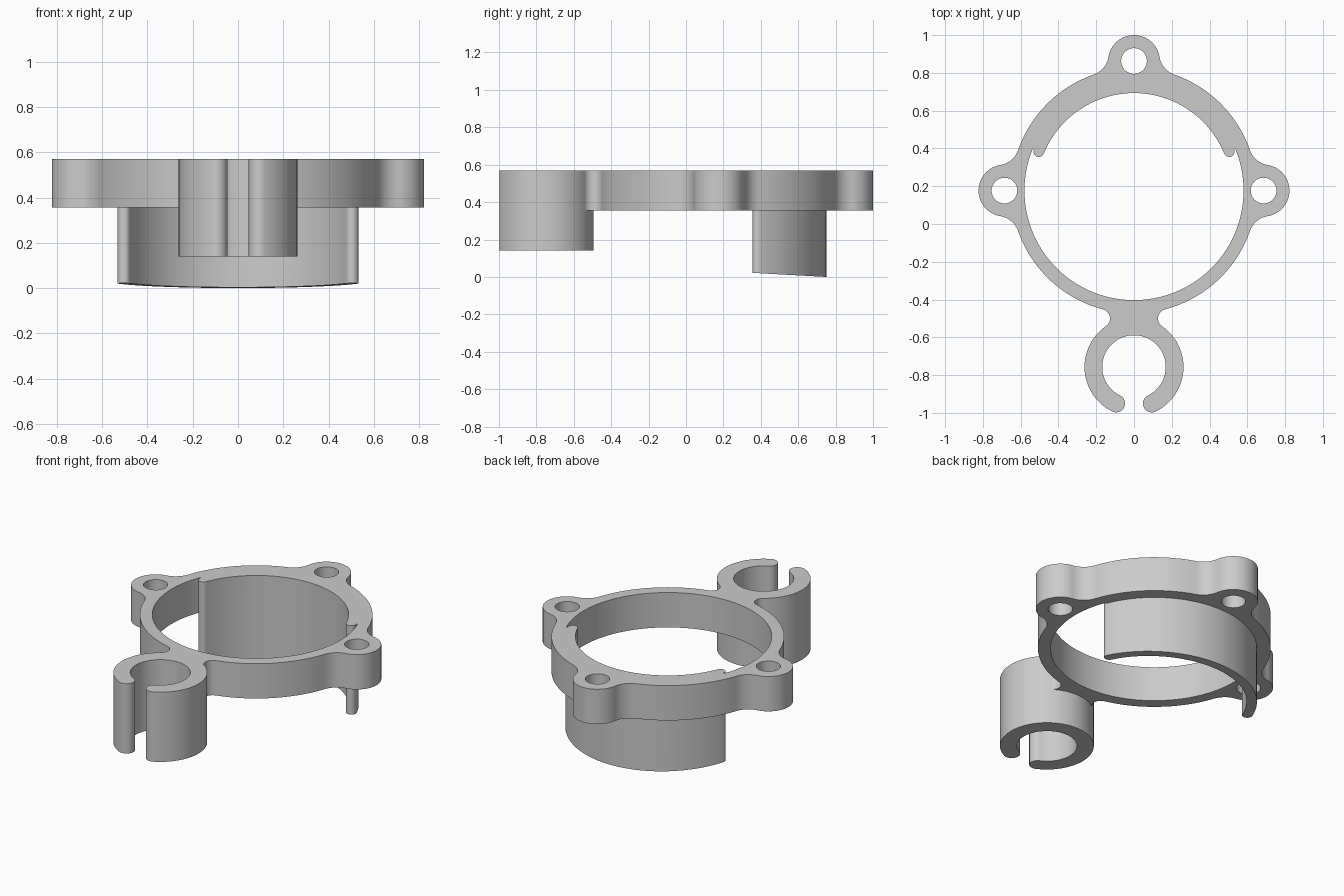
import bpy, bmesh
from math import sin, cos, atan2, sqrt, degrees, radians, hypot

cube = bpy.data.objects.get("Cube")
if cube:
    bpy.data.objects.remove(cube, do_unlink=True)

GREY = (0.6, 0.6, 0.6)
mat = bpy.data.materials.new("plain_grey")
mat.use_nodes = True
mat.diffuse_color = (*GREY, 1)
mat.node_tree.nodes["Principled BSDF"].inputs["Base Color"].default_value = (*GREY, 1)

TOP, RING_BOTTOM, CLIP_BOTTOM = 0.57, 0.355, 0.14
CENTRE = (0, 0.177)
RING_R, HOLE_R = 0.65, 0.58
EAR_DIST, EAR_R, EAR_HOLE_R, EAR_FILLET = 0.686, 0.137, 0.068, 0.12
CLIP_DIST, CLIP_R, CLIP_INNER, CLIP_FILLET = 0.934, 0.262, 0.168, 0.05
SLEEVE_IN, SLEEVE_OUT, SLEEVE_START = 0.516, 0.573, 22.3


def arc(centre, r, a0, a1, step=3):
    """Points on an arc, angles in degrees."""
    n = max(8, int(abs(a1 - a0) / step))
    angles = [radians(a0 + (a1 - a0) * i / n) for i in range(n + 1)]
    return [(centre[0] + r * cos(a), centre[1] + r * sin(a)) for a in angles]


def polar(centre, r, a):
    return (centre[0] + r * cos(radians(a)), centre[1] + r * sin(radians(a)))


def lobe(angle, dist, r, fillet, neck=False):
    """Outline of a round lobe blended into the ring; a neck ends inside the lobe wall."""
    a = ((RING_R + fillet) ** 2 + dist ** 2 - (r + fillet) ** 2) / (2 * dist)
    h = sqrt((RING_R + fillet) ** 2 - a * a)
    beta, gamma = degrees(atan2(h, a)), degrees(atan2(h, dist - a))
    before = polar(CENTRE, RING_R + fillet, angle - beta)
    after = polar(CENTRE, RING_R + fillet, angle + beta)
    middle = polar(CENTRE, dist, angle)
    pts = arc(before, fillet, angle + 180 - beta, angle + gamma, 6)
    if neck:
        pts += arc(middle, r - 0.03, angle + gamma - 180, angle - 180 - gamma)
    else:
        pts += arc(middle, r, angle + gamma - 180, angle + 180 - gamma)
    pts += arc(after, fillet, angle - gamma, angle - 180 + beta, 6)
    return pts, beta


def band(centre, r_in, r_out, a0, a1):
    """Outline of an open ring with rounded tips."""
    mid, tip = (r_in + r_out) / 2, (r_out - r_in) / 2
    return (arc(centre, r_out, a0, a1, 2)
            + arc(polar(centre, mid, a1), tip, a1, a1 + 180, 12)
            + arc(centre, r_in, a1, a0, 2)
            + arc(polar(centre, mid, a0), tip, a0 + 180, a0 + 360, 12))


def slab(name, loops, z0, z1, slope=0.0):
    """Extrude closed outlines (first outer, then holes); slope tilts the underside."""
    bm = bmesh.new()
    for pts in loops:
        clean = []
        for p in pts:
            if not clean or hypot(p[0] - clean[-1][0], p[1] - clean[-1][1]) > 1e-5:
                clean.append(p)
        if hypot(clean[0][0] - clean[-1][0], clean[0][1] - clean[-1][1]) < 1e-5:
            clean.pop()
        verts = [bm.verts.new((x, y, z0)) for x, y in clean]
        for i, v in enumerate(verts):
            bm.edges.new((verts[i - 1], v))
    bmesh.ops.triangle_fill(bm, edges=bm.edges[:], use_beauty=True, use_dissolve=False)
    base = bm.verts[:]
    y_max = max(v.co.y for v in base)
    ext = bmesh.ops.extrude_face_region(bm, geom=bm.faces[:], use_keep_orig=True)
    for v in ext["geom"]:
        if isinstance(v, bmesh.types.BMVert):
            v.co.z = z1
    for v in base:
        v.co.z += (y_max - v.co.y) * slope
    bmesh.ops.recalc_face_normals(bm, faces=bm.faces[:])
    mesh = bpy.data.meshes.new(name)
    bm.to_mesh(mesh)
    bm.free()
    mesh.materials.append(mat)
    obj = bpy.data.objects.new(name, mesh)
    bpy.context.collection.objects.link(obj)
    bpy.ops.object.select_all(action="DESELECT")
    obj.select_set(True)
    bpy.context.view_layer.objects.active = obj
    bpy.ops.object.shade_smooth_by_angle(angle=radians(30))
    return obj


# Ring with three screw ears and a neck for the clip
lobes = [(a, *lobe(a, EAR_DIST, EAR_R, EAR_FILLET)) for a in (0, 90, 180)]
lobes.append((270, *lobe(270, CLIP_DIST, CLIP_R, CLIP_FILLET, neck=True)))
outline = []
for i, (angle, pts, beta) in enumerate(lobes):
    next_beta = lobes[(i + 1) % 4][2]
    outline += pts + arc(CENTRE, RING_R, angle + beta, angle + 90 - next_beta, 2)
end = 180 - SLEEVE_START
bore = (arc(CENTRE, HOLE_R, end, 360 + SLEEVE_START, 2)
        + arc(CENTRE, SLEEVE_OUT - 0.01, SLEEVE_START, end, 2))
screw_holes = [arc(polar(CENTRE, EAR_DIST, a), EAR_HOLE_R, 0, 360, 8) for a in (0, 90, 180)]
slab("mounting_ring", [outline, bore] + screw_holes, RING_BOTTOM, TOP)

# Curved sleeve wall hanging from the back of the ring
slab("sleeve_wall", [band(CENTRE, SLEEVE_IN, SLEEVE_OUT, SLEEVE_START, end)], 0, TOP, slope=0.055)

# Open clip at the front
clip_centre = polar(CENTRE, CLIP_DIST, 270)
slab("open_clip", [band(clip_centre, CLIP_INNER, CLIP_R, -64, 244)], CLIP_BOTTOM, TOP)
